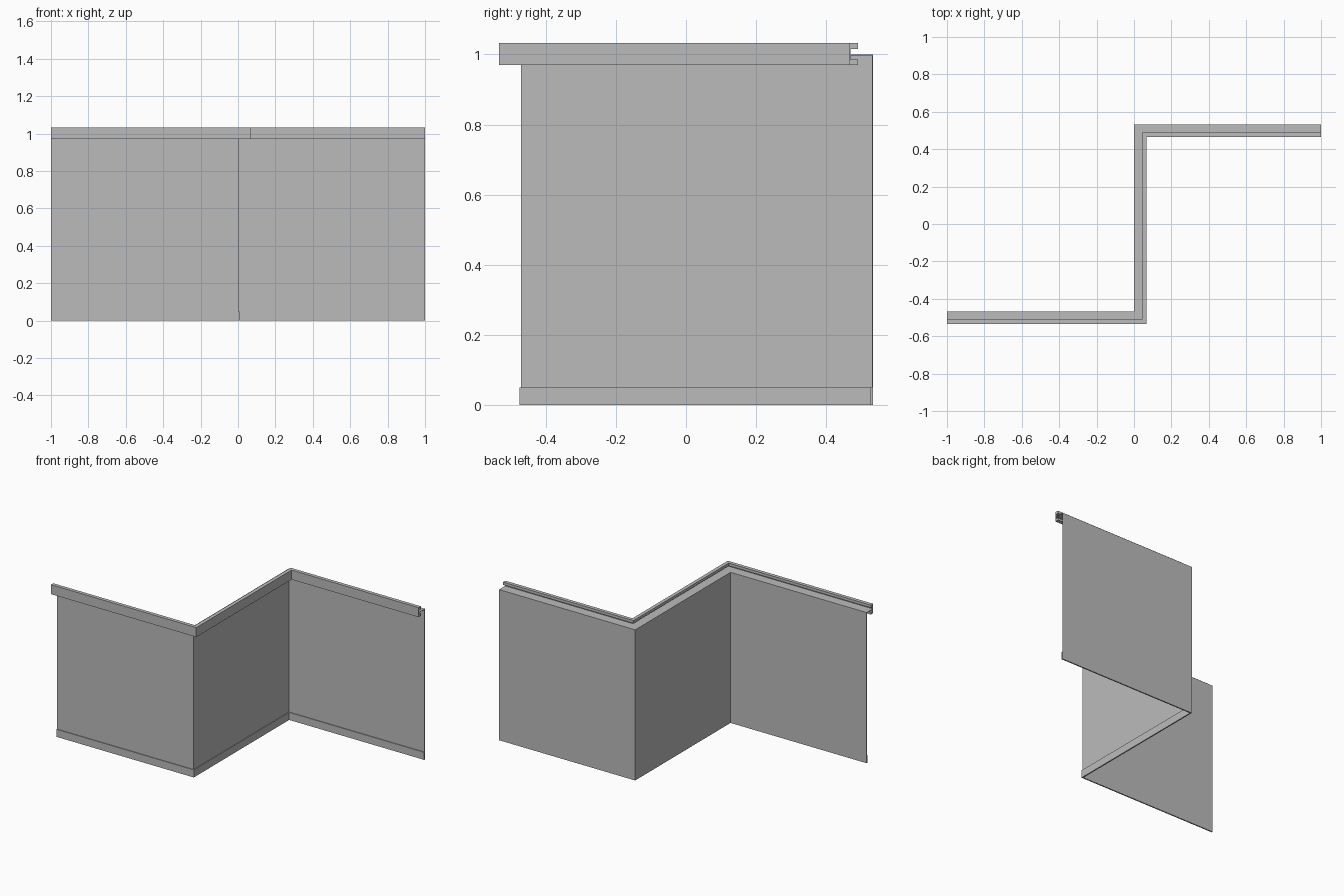
import bpy
import bmesh

cube = bpy.data.objects.get("Cube")
if cube:
    bpy.data.objects.remove(cube, do_unlink=True)

grey = bpy.data.materials.new("plain grey")
grey.use_nodes = True
colour = (0.5, 0.5, 0.5, 1)
grey.diffuse_color = colour
grey.node_tree.nodes["Principled BSDF"].inputs["Base Color"].default_value = colour

BACK_LEFT, BACK_RIGHT = -0.467, 0.533


def plan(o):
    """Z-shaped plan path, moved forward from the back of the wall by o."""
    return [(-1, BACK_LEFT - o), (o, BACK_LEFT - o),
            (o, BACK_RIGHT - o), (1, BACK_RIGHT - o)]


def sweep(name, profile):
    """Sweep a closed (offset, height) profile along the plan with mitred corners."""
    bm = bmesh.new()
    lines = [[bm.verts.new((x, y, z)) for x, y in plan(o)] for o, z in profile]
    for a, b in zip(lines, lines[1:] + lines[:1]):
        for i in range(3):
            bm.faces.new((a[i], a[i + 1], b[i + 1], b[i]))
    for end in (0, 3):
        bm.faces.new([line[end] for line in lines])
    bmesh.ops.recalc_face_normals(bm, faces=bm.faces)
    mesh = bpy.data.meshes.new(name)
    bm.to_mesh(mesh)
    bm.free()
    mesh.materials.append(grey)
    obj = bpy.data.objects.new(name, mesh)
    bpy.context.collection.objects.link(obj)
    return obj


def box(o1, o2, z1, z2):
    return [(o1, z1), (o2, z1), (o2, z2), (o1, z2)]


# Thin wall panels and the skirting along their foot
sweep("wall_panels", box(0, 0.003, 0, 1))
sweep("skirting_board", box(0.003, 0.008, 0, 0.05))

# Flat ledge joining the wall to the rail
sweep("top_ledge", box(0.003, 0.064, 0.997, 1))

# Channel rail with lips turned back at top and bottom
sweep("top_rail", [(0.067, 0.97), (0.067, 1.033), (0.043, 1.033), (0.043, 1.015),
                   (0.064, 1.015), (0.064, 0.986), (0.043, 0.986), (0.043, 0.97)])
